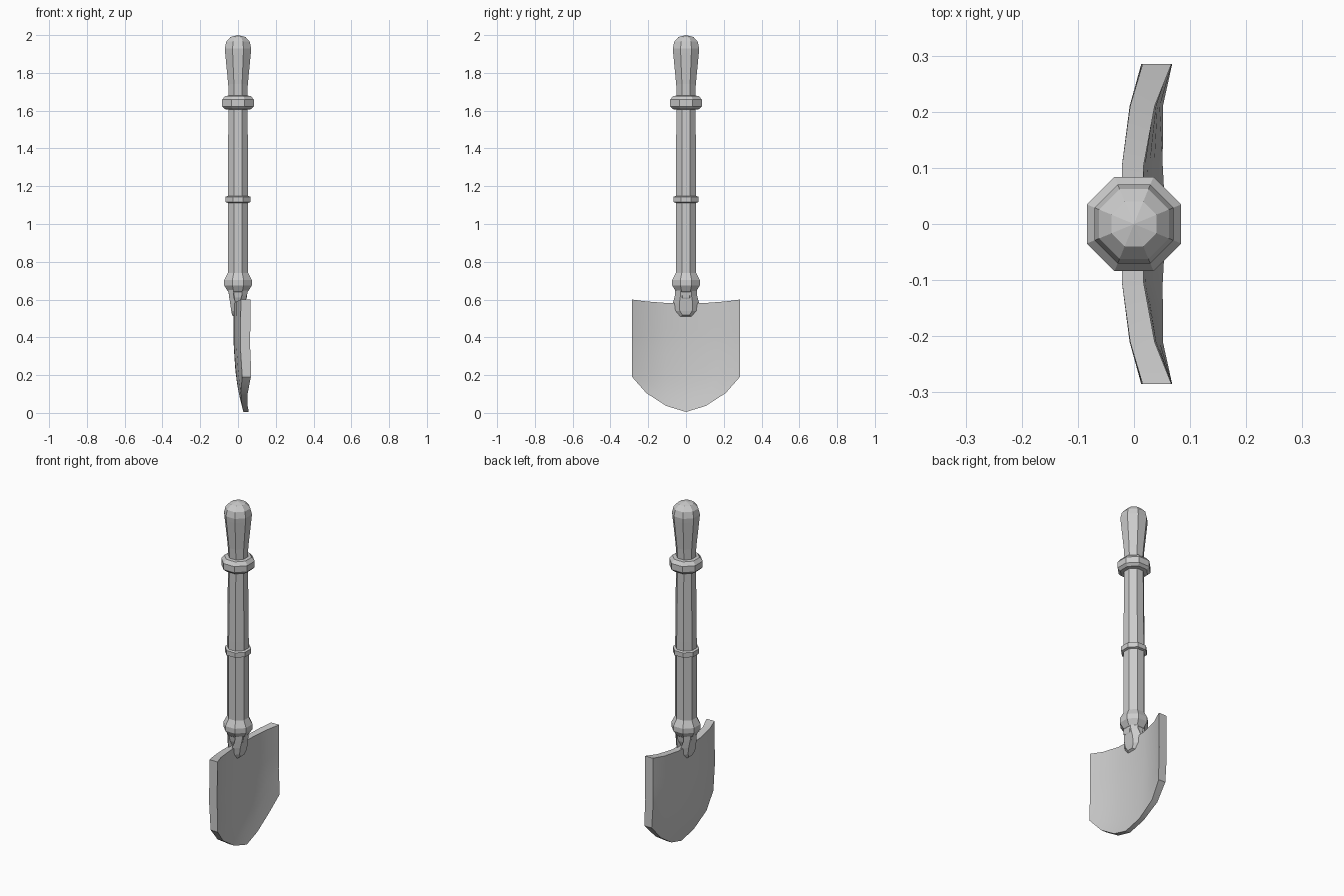
import bpy
import bmesh
from math import cos, sin, pi

if "Cube" in bpy.data.objects:
    bpy.data.objects.remove(bpy.data.objects["Cube"])

SIDES = 8


def finish(name, bm, smooth=False):
    bmesh.ops.recalc_face_normals(bm, faces=bm.faces)
    mesh = bpy.data.meshes.new(name)
    bm.to_mesh(mesh)
    bm.free()
    obj = bpy.data.objects.new(name, mesh)
    bpy.context.collection.objects.link(obj)
    if smooth:
        bpy.context.view_layer.objects.active = obj
        obj.select_set(True)
        bpy.ops.object.shade_smooth_by_angle(angle=pi / 6)
        obj.select_set(False)
    return obj


def turned(name, profile):
    """Octagonal solid from (half width, z) pairs, flats facing the axes."""
    bm = bmesh.new()
    rings = []
    for r, z in profile:
        rad = r / cos(pi / SIDES)
        rings.append([bm.verts.new((rad * cos((i + .5) * 2 * pi / SIDES),
                                    rad * sin((i + .5) * 2 * pi / SIDES), z))
                      for i in range(SIDES)])
    for a, b in zip(rings, rings[1:]):
        for i in range(SIDES):
            j = (i + 1) % SIDES
            bm.faces.new((a[i], a[j], b[j], b[i]))
    bm.faces.new(rings[0])
    bm.faces.new(rings[-1])
    bmesh.ops.remove_doubles(bm, verts=bm.verts, dist=1e-5)
    return finish(name, bm)


def lerp_table(table, z):
    for (z0, v0), (z1, v1) in zip(table, table[1:]):
        if z <= z1:
            return v0 + (v1 - v0) * max(0, z - z0) / (z1 - z0)
    return table[-1][1]


# Handle parts
turned("shaft", [(.054, .66), (.054, 1.2), (.05, 1.66)])
turned("middle_ring", [(.054, 1.112), (.066, 1.116), (.066, 1.144), (.054, 1.148)])
turned("grip_collar", [(.05, 1.605), (.07, 1.608), (.084, 1.622), (.084, 1.658),
                       (.068, 1.678), (.045, 1.68)])
grip = [(.048, 1.66), (.052, 1.74), (.068, 1.905), (.07, 1.93),
        (.062, 1.965), (.04, 1.99), (.0002, 2.0)]
turned("grip", grip)
turned("ferrule", [(.052, .745), (.057, .735), (.073, .703), (.073, .675),
                   (.055, .645), (.05, .64)])

# Dished blade: columns across y, rows from bottom outline to top outline
COLS = [(0, .005, .58, 0), (.105, .037, .582, .002),
        (.21, .105, .59, .019), (.285, .19, .6, .045)]
COLS = [(-y, b, t, g) for y, b, t, g in COLS[:0:-1]] + COLS
BACK = [(0, .03), (.1, .004), (.2, -.012), (.35, -.023), (.6, -.023)]
DISH = [(0, .4), (.2, .75), (.6, .85)]
ROWS = 8


def back_x(z, g):
    return lerp_table(BACK, z) + g * lerp_table(DISH, z)


bm = bmesh.new()
layers = []
for front in (0, 1):
    grid = []
    for y, bottom, top, g in COLS:
        col = []
        for k in range(ROWS + 1):
            z = bottom + (top - bottom) * k / ROWS
            thick = (.028 + .010 * min(1, z / .3) + .3 * g) * front
            col.append(bm.verts.new((min(.068, back_x(z, g) + thick), y, z)))
        grid.append(col)
    layers.append(grid)
    for a, b in zip(grid, grid[1:]):
        for k in range(ROWS):
            bm.faces.new((a[k], a[k + 1], b[k + 1], b[k]))
# Rim joining the two skins
last = len(COLS) - 1
rim = [(i, 0) for i in range(last)] + [(last, k) for k in range(ROWS)]
rim += [(i, ROWS) for i in range(last, 0, -1)] + [(0, k) for k in range(ROWS, 0, -1)]
for (i, k), (j, m) in zip(rim, rim[1:] + rim[:1]):
    a, b = layers
    bm.faces.new((a[i][k], a[j][m], b[j][m], b[i][k]))
finish("blade", bm, smooth=True)

# Forked socket: one bevelled tongue on each side of the blade
OUTLINE = [(.057, .66), (.059, .62), (.07, .58), (.066, .54), (.036, .505)]
for name, side, top_x, tip_x, base_x in (("back_tongue", -1, -.053, -.031, -.012),
                                         ("front_tongue", 1, .053, .027, .008)):
    bm = bmesh.new()
    loops = []
    for outer in (0, 1):
        pts = []
        for y, z in OUTLINE:
            x = tip_x + (top_x - tip_x) * (z - .505) / .155 if outer else base_x
            if outer:
                y, z = y * .5, z + (.012 if z < .52 else 0)
            else:
                x += side * .012 * (z > .6)
            pts.append((x, y, z))
        pts += [(x, -y, z) for x, y, z in reversed(pts)]
        loops.append([bm.verts.new(p) for p in pts])
    n = len(loops[0])
    for loop in loops:
        for i in range(n // 2 - 1):
            bm.faces.new((loop[i], loop[i + 1], loop[n - 2 - i], loop[n - 1 - i]))
    for i in range(n):
        j = (i + 1) % n
        bm.faces.new((loops[0][i], loops[0][j], loops[1][j], loops[1][i]))
    finish(name, bm)

# Solid neck between ferrule and blade
turned("socket_neck", [(.03, .57), (.046, .61), (.054, .66)])
